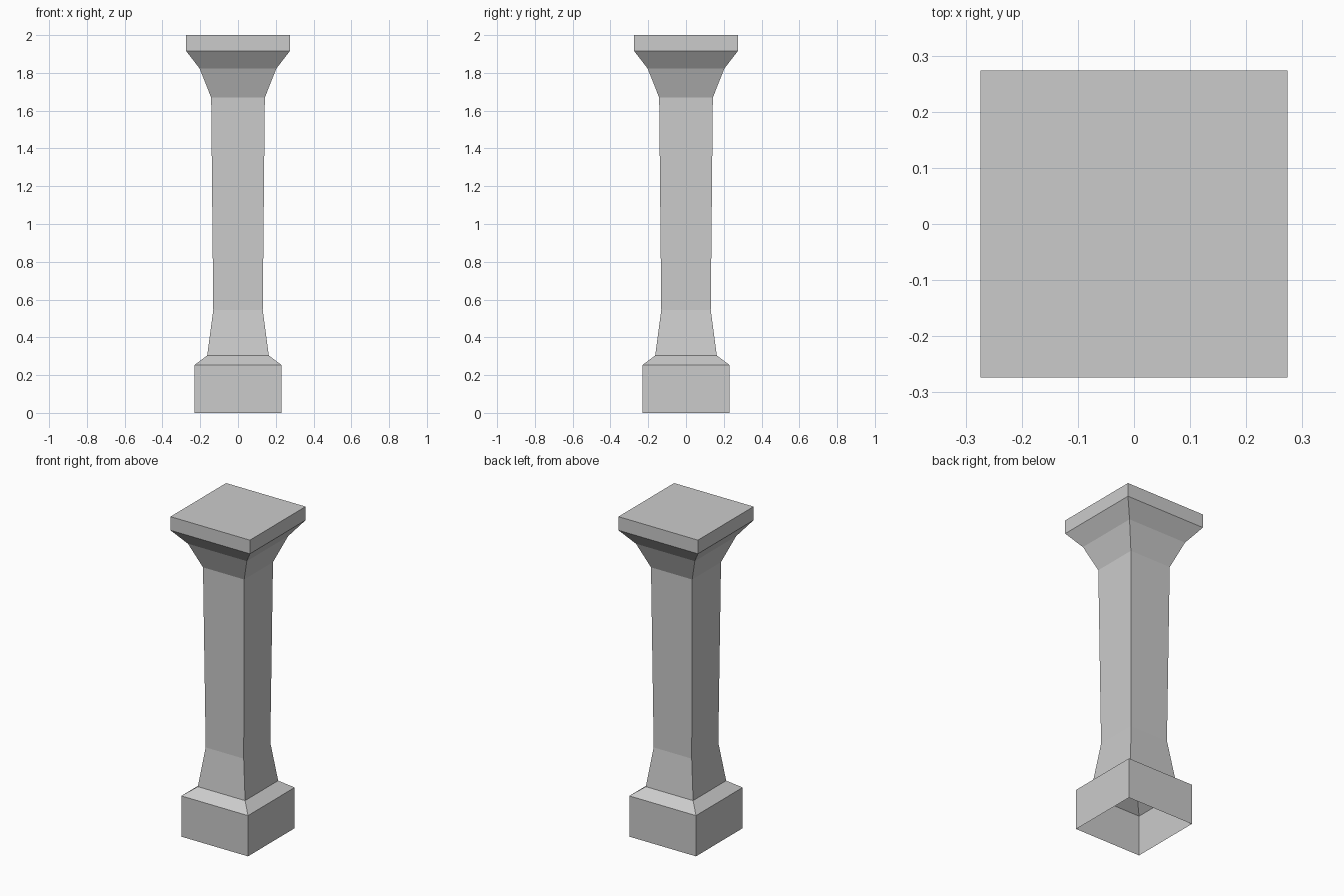
import bpy
import bmesh

cube = bpy.data.objects.get("Cube")
if cube:
    bpy.data.objects.remove(cube, do_unlink=True)

stone = bpy.data.materials.new("grey stone")
stone.use_nodes = True
colour = (0.6, 0.6, 0.6, 1)
stone.diffuse_color = colour
stone.node_tree.nodes["Principled BSDF"].inputs["Base Color"].default_value = colour

# Half width and height of each square section, from plinth to capital
profile = [
    (0.23, 0.0), (0.23, 0.254),        # plinth
    (0.163, 0.304), (0.131, 0.545),    # sloped ledge and flared foot
    (0.142, 1.669),                    # shaft
    (0.203, 1.823), (0.274, 1.915),    # flared capital
    (0.274, 2.0),                      # top slab
]
corners = [(-1, -1), (1, -1), (1, 1), (-1, 1)]

# Pillar shell, hollow and open underneath
bm = bmesh.new()
rings = [[bm.verts.new((x * w, y * w, z)) for x, y in corners] for w, z in profile]
for low, high in zip(rings, rings[1:]):
    for i in range(4):
        j = (i + 1) % 4
        bm.faces.new((low[i], low[j], high[j], high[i]))
bm.faces.new(rings[-1])

mesh = bpy.data.meshes.new("pillar")
bm.to_mesh(mesh)
bm.free()
mesh.materials.append(stone)
pillar = bpy.data.objects.new("pillar", mesh)
bpy.context.scene.collection.objects.link(pillar)
